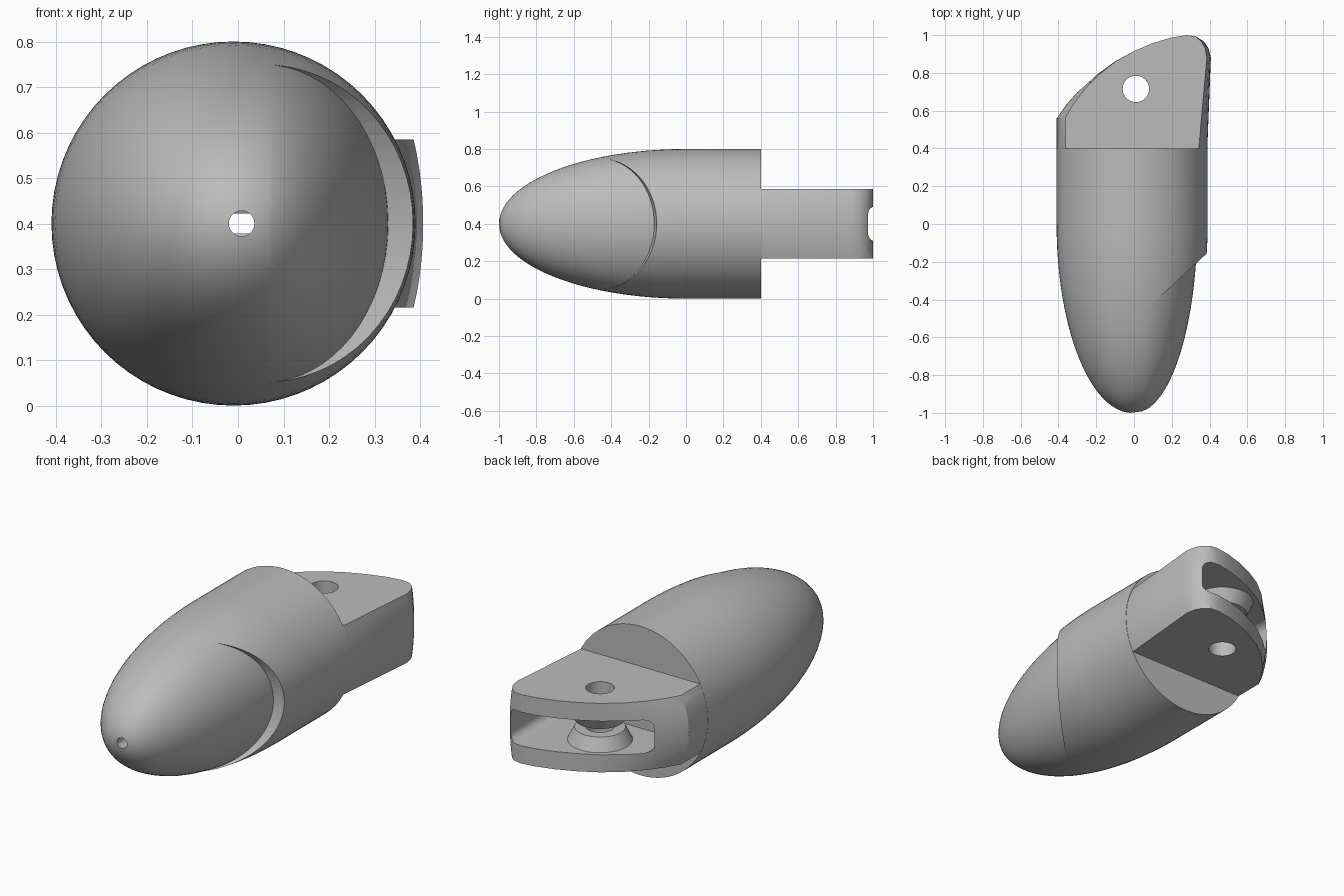
import bpy, bmesh, math
from mathutils import Matrix, Vector

cube = bpy.data.objects.get("Cube")
if cube:
    bpy.data.objects.remove(cube, do_unlink=True)

plastic = bpy.data.materials.new("grey plastic")
plastic.use_nodes = True
colour = (0.5, 0.5, 0.5, 1)
plastic.diffuse_color = colour
plastic.node_tree.nodes["Principled BSDF"].inputs["Base Color"].default_value = colour

MID = 0.4      # height of the long axis
AXIS = -0.01   # x of the long axis


def finish(bm, name):
    bmesh.ops.recalc_face_normals(bm, faces=bm.faces)
    mesh = bpy.data.meshes.new(name)
    bm.to_mesh(mesh)
    bm.free()
    ob = bpy.data.objects.new(name, mesh)
    bpy.context.collection.objects.link(ob)
    mesh.materials.append(plastic)
    return ob


def loft(name, rings):
    """Skin a list of closed rings and cap both ends."""
    bm = bmesh.new()
    rows = [[bm.verts.new(p) for p in ring] for ring in rings]
    n = len(rows[0])
    for a, b in zip(rows, rows[1:]):
        for i in range(n):
            j = (i + 1) % n
            bm.faces.new((a[i], a[j], b[j], b[i]))
    bm.faces.new(rows[0])
    bm.faces.new(rows[-1])
    return finish(bm, name)


def bullet(name, cx, rx, rz, back, sides=72, steps=24):
    """Elliptical nose along -y running into a straight barrel."""
    stations = [(-math.cos(t), math.sin(t)) for t in
                (math.pi / 2 * k / steps for k in range(1, steps + 1))]
    stations = [(-0.9995, 0.03)] + stations + [(back, 1)]
    angles = [math.tau * i / sides for i in range(sides)]
    return loft(name, [[(cx + rx * s * math.cos(a), y, MID + rz * s * math.sin(a))
                        for a in angles] for y, s in stations])


def cone(name, centre, r1, r2, depth, axis="Z"):
    bm = bmesh.new()
    turn = Matrix.Rotation(math.pi / 2, 4, "X") if axis == "Y" else Matrix()
    bmesh.ops.create_cone(bm, cap_ends=True, segments=40, radius1=r1, radius2=r2,
                          depth=depth, matrix=Matrix.Translation(Vector(centre)) @ turn)
    return finish(bm, name)


def combine(target, tool, operation):
    mod = target.modifiers.new(operation.lower(), "BOOLEAN")
    mod.operation, mod.object, mod.solver = operation, tool, "EXACT"
    bpy.ops.object.select_all(action="DESELECT")
    bpy.context.view_layer.objects.active = target
    target.select_set(True)
    bpy.ops.object.modifier_apply(modifier=mod.name)
    bpy.data.objects.remove(tool, do_unlink=True)


# Round body with the recessed pad on its left side
body = bullet("fingertip_body", AXIS, 0.4, 0.4, 0.4)
pad_core = bullet("pad_core", 0.004, 0.331, 0.4, 0.3)
arc = [math.pi * (k / 32 - 0.5) for k in range(33)]
outline = [(-1.1, 0.05)]
outline += [(-0.38 + 0.225 * math.cos(a), MID + 0.35 * math.sin(a)) for a in arc]
outline += [(-1.1, 0.75)]
pad_cut = loft("pad_cut", [[(x, y + 0.25 * (x - 0.39), z) for y, z in outline]
                           for x in (0.03, 0.6)])
combine(pad_cut, pad_core, "DIFFERENCE")
combine(body, pad_cut, "DIFFERENCE")

# Hinge tongue: plan points as x, y and how far the side curves in
plan = [(-0.38, 0.3, 1), (-0.409, 0.4, 1), (-0.409, 0.56, 1), (-0.36, 0.63, .9),
        (-0.29, 0.71, .8), (-0.2, 0.79, .6), (-0.1, 0.862, .4), (0, 0.915, .3),
        (0.1, 0.957, .2), (0.2, 0.987, .1), (0.28, 1, 0), (0.33, 0.993, .1),
        (0.37, 0.967, .3), (0.395, 0.93, .4), (0.407, 0.88, .45),
        (0.388, 0.4, 1), (0.36, 0.3, 1)]
rings = []
for k in range(13):
    h = 0.185 * (k / 6 - 1)
    inward = 1 - math.sqrt(1 - (h / 0.4) ** 2)
    rings.append([(AXIS + (x - AXIS) * (1 - c * inward), y, MID + h) for x, y, c in plan])
tongue = loft("hinge_tongue", rings)

# Slot with rounded edges, opening at the back
corner = 0.045
section = []
for cx, cz, start in ((0.36, 0.49, 0), (-0.3, 0.49, 1), (-0.3, 0.31, 2), (0.36, 0.31, 3)):
    ox = cx - math.copysign(corner, cx)
    oz = cz - math.copysign(corner, cz - MID)
    for k in range(7):
        a = math.pi / 2 * (start + k / 6)
        section.append((ox + corner * math.cos(a), oz + corner * math.sin(a)))
slot = loft("hinge_slot", [[(x, y, z) for x, z in section] for y in (0.5, 1.2)])
combine(tongue, slot, "DIFFERENCE")

# Tapered bosses above and below the hinge pin
for side in (-1, 1):
    wide, narrow = 0.17, 0.125
    lower, upper = (wide, narrow) if side < 0 else (narrow, wide)
    boss = cone("hinge_boss", (0.01, 0.715, MID + side * 0.067), lower, upper, 0.09)
    combine(tongue, boss, "UNION")

combine(body, tongue, "UNION")
combine(body, cone("pin_hole", (0.01, 0.715, MID), 0.07, 0.07, 1.2), "DIFFERENCE")
combine(body, cone("cord_hole", (0.008, -0.3, MID), 0.028, 0.028, 1.7, "Y"), "DIFFERENCE")

bpy.ops.object.select_all(action="DESELECT")
body.select_set(True)
bpy.context.view_layer.objects.active = body
bpy.ops.object.shade_smooth_by_angle(angle=math.radians(30))
